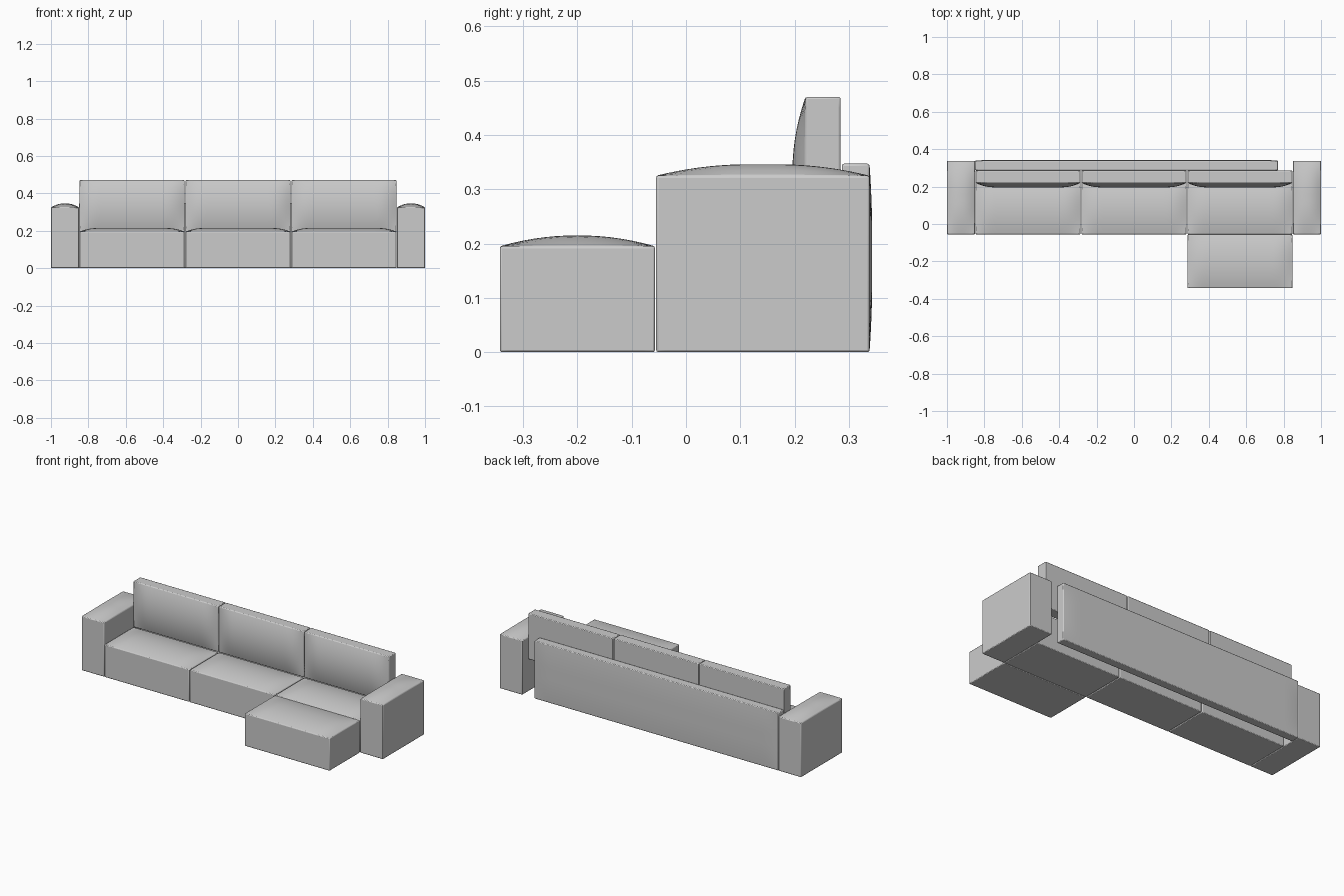
import bpy, bmesh
from mathutils import Matrix, Vector

if "Cube" in bpy.data.objects:
    bpy.data.objects.remove(bpy.data.objects["Cube"], do_unlink=True)

# One plain upholstery colour
fabric = bpy.data.materials.new("light grey fabric")
fabric.use_nodes = True
GREY = (0.6, 0.6, 0.6, 1)
fabric.diffuse_color = GREY
fabric.node_tree.nodes["Principled BSDF"].inputs["Base Color"].default_value = GREY


def swell(distance, reach):
    """Rise from a seam edge to the full padding height."""
    t = min(max(distance / reach, 0), 1)
    return 1 - (1 - t) ** 2


def cushion(name, lo, hi, puff, facing="up", reach=(0.1, 0.14)):
    """Box between lo and hi whose face turned up, front or back is padded."""
    lo, hi = Vector(lo), Vector(hi)
    size = hi - lo
    turn = {"up": 0, "front": 1, "back": -1}[facing]
    width = size.x
    length, depth = (size.y, size.z) if turn == 0 else (size.z, size.y)

    bm = bmesh.new()
    bmesh.ops.create_grid(bm, x_segments=max(8, round(width / 0.02)),
                          y_segments=max(8, round(length / 0.02)), size=0.5)
    for v in bm.verts:
        v.co.x *= width
        v.co.y *= length
        dx, dy = width / 2 - abs(v.co.x), length / 2 - abs(v.co.y)
        v.co.z = (depth / 2 + puff * swell(dx, min(reach[0], width / 2))
                  * swell(dy, min(reach[1], length / 2)))

    # Straight sides and flat base
    rim = [e for e in bm.edges if e.is_boundary]
    wall = bmesh.ops.extrude_edge_only(bm, edges=rim)["geom"]
    for v in wall:
        if isinstance(v, bmesh.types.BMVert):
            v.co.z = -depth / 2
    bmesh.ops.contextual_create(bm, geom=[e for e in wall
                                          if isinstance(e, bmesh.types.BMEdge)])
    bmesh.ops.recalc_face_normals(bm, faces=bm.faces)
    quarter = Matrix(((1, 0, 0), (0, 0, -turn), (0, turn, 0)))
    if turn:
        bm.transform(quarter.to_4x4())
    bm.transform(Matrix.Translation((lo + hi) / 2))

    mesh = bpy.data.meshes.new(name)
    bm.to_mesh(mesh)
    bm.free()
    mesh.materials.append(fabric)
    obj = bpy.data.objects.new(name, mesh)
    bpy.context.collection.objects.link(obj)

    # Softly rounded seams
    bevel = obj.modifiers.new("seam", "BEVEL")
    bevel.width = 0.004
    bevel.segments = 2
    bevel.limit_method = "ANGLE"
    bevel.angle_limit = 0.8
    bpy.ops.object.select_all(action="DESELECT")
    obj.select_set(True)
    bpy.context.view_layer.objects.active = obj
    bpy.ops.object.shade_smooth_by_angle(angle=0.7)
    return obj


INNER = 0.85          # inside face of the arms
FRONT = -0.055        # front of the main body
SEAT_TOP = 0.195
SEAT_BACK = 0.22
GAP = 0.002

# Three seats, each with a back cushion
third = 2 * INNER / 3
for i, place in enumerate(("right", "middle", "left")):
    x0 = -INNER + i * third + GAP
    x1 = x0 + third - 2 * GAP
    cushion(place + "_seat", (x0, FRONT, 0), (x1, SEAT_BACK, SEAT_TOP), 0.02)
    cushion(place + "_back_cushion", (x0, SEAT_BACK, SEAT_TOP),
            (x1, 0.285, 0.47), 0.024, "front")

# Footrest extending the left seat
cushion("chaise_footrest", (INNER - third + GAP, -0.343, 0),
        (INNER - GAP, FRONT - GAP, SEAT_TOP), 0.02)

# Padded arms
for side, x0, x1 in (("right", -1, -INNER), ("left", INNER, 1)):
    cushion(side + "_arm", (x0, FRONT, 0), (x1, 0.338, 0.325), 0.021,
            reach=(0.07, 0.17))

# Rear panel, stopping short of the left arm
cushion("back_panel", (-INNER, 0.287, 0), (0.77, 0.338, 0.347), 0.005, "back")
